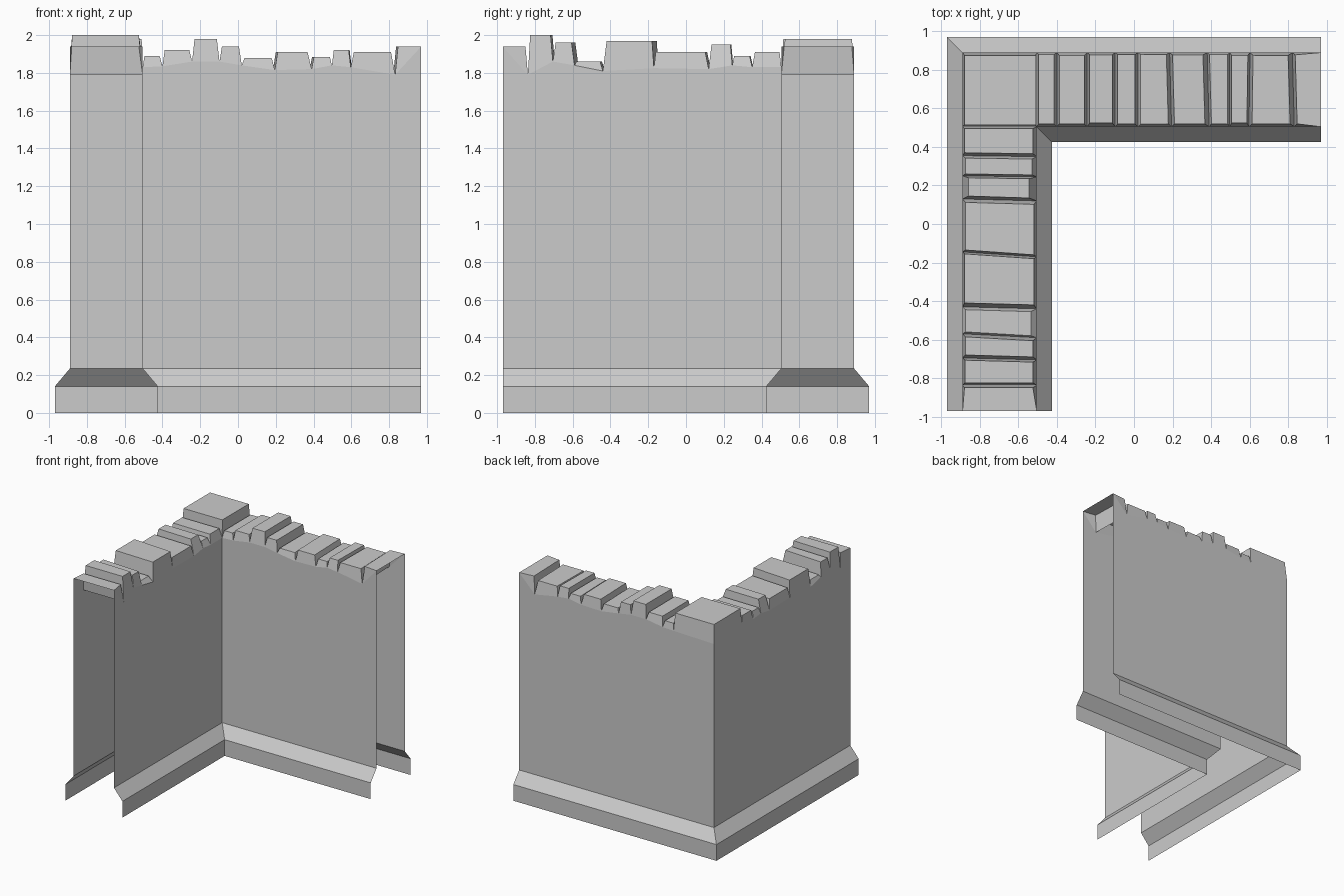
import bpy, bmesh
from mathutils import Vector

if "Cube" in bpy.data.objects:
    bpy.data.objects.remove(bpy.data.objects["Cube"])

IN, OUT, END = 0.505, 0.89, 0.97      # wall faces across the arm, arm end
FLARE, Z1, Z2 = 0.08, 0.14, 0.235     # skirting flare and heights
UP = (0, 0, 1)

# arm coordinates: s runs from the corner to the open end, c runs across
to_x = lambda s, c, z: Vector((s, c, z))
to_y = lambda s, c, z: Vector((-c, -s, z))


def face(bm, arm, pts, out):
    """Add a face whose normal points towards 'out' (arm coordinates)."""
    f = bm.faces.new([bm.verts.new(arm(*p)) for p in pts])
    f.normal_update()
    if f.normal.dot(arm(*out)) < 0:
        f.normal_flip()


def finish(name, bm):
    bmesh.ops.remove_doubles(bm, verts=bm.verts, dist=0.0005)
    me = bpy.data.meshes.new(name)
    bm.to_mesh(me)
    bm.free()
    bpy.context.collection.objects.link(bpy.data.objects.new(name, me))


# grooves: (s, z, skew of the outer end)
# stones: (top start, top end, top z, inner inset, outer inset)
x_grooves = [(-.505, 1.83, 0), (-.4, 1.835, 0), (-.243, 1.86, 0), (-.098, 1.86, 0),
             (.02, 1.84, 0), (.195, 1.815, -.01), (.39, 1.82, -.01), (.497, 1.84, 0),
             (.597, 1.83, .005), (.832, 1.79, -.01)]
x_stones = [(-.495, -.415, 1.89, .015, .01), (-.388, -.258, 1.92, .015, .015),
            (-.23, -.112, 1.98, .02, .012), (-.085, .005, 1.94, .015, .01),
            (.035, .178, 1.88, .015, .01), (.21, .368, 1.91, .015, .012),
            (.402, .486, 1.885, .015, .01), (.507, .586, 1.92, .02, .015),
            (.613, .81, 1.91, .015, .015), (.847, END, 1.94, .015, .012)]
y_grooves = [(-.505, 1.83, 0), (-.35, 1.83, -.005), (-.245, 1.84, -.005), (-.12, 1.82, -.01),
             (.17, 1.825, -.025), (.44, 1.81, -.01), (.59, 1.84, -.02),
             (.705, 1.86, -.01), (.837, 1.79, 0)]
y_stones = [(-.495, -.365, 1.91, .02, .01), (-.337, -.255, 1.89, .025, .015),
            (-.235, -.135, 1.95, .04, .03), (-.102, .16, 1.91, .015, .015),
            (.18, .42, 1.97, .015, .01), (.455, .58, 1.86, .03, .015),
            (.606, .69, 1.96, .02, .015), (.717, .825, 2.0, .02, .012),
            (.85, END, 1.94, .02, .01)]
arms = [(to_x, x_grooves, x_stones), (to_y, y_grooves, y_stones)]

# flared skirting, mitred at the corner
bm = bmesh.new()
for arm, _, _ in arms:
    for c, d in ((OUT, 1), (IN, -1)):
        w = c + d * FLARE
        face(bm, arm, [(-w, w, 0), (END, w, 0), (END, w, Z1), (-w, w, Z1)], (0, d, 0))
        face(bm, arm, [(-w, w, Z1), (END, w, Z1), (END, c, Z2), (-c, c, Z2)], (0, d, 1))
finish("wall_skirting", bm)

# inner and outer wall sheets, their top edge following the grooves
bm = bmesh.new()
for arm, grooves, stones in arms:
    for c, d in ((OUT, 1), (IN, -1)):
        top = [(s + (k if d > 0 else 0), c, z) for s, z, k in grooves]
        if d > 0:
            top.insert(0, (-OUT, OUT, 1.82))
        face(bm, arm, top + [(END, c, stones[-1][2]), (END, c, Z2), (-c, c, Z2)], (0, d, 0))
finish("wall_faces", bm)

# worn capping stones separated by V grooves
bm = bmesh.new()
for arm, grooves, stones in arms:
    for i, (a, b, z, ni, no) in enumerate(stones):
        last = i == len(stones) - 1
        s0, z0, k0 = grooves[i]
        s1, z1, k1 = (END, z, 0) if last else grooves[i + 1]
        e = 0 if last else 1
        base = [(s0, IN, z0), (s1, IN, z1), (s1 + k1, OUT, z1), (s0 + k0, OUT, z0)]
        top = [(a, IN + ni, z), (b, IN + ni * e, z),
               (b + k1, OUT - no * e, z), (a + k0, OUT - no, z)]
        face(bm, arm, top, UP)
        face(bm, arm, [base[3], base[0], top[0], top[3]], (-1, 0, .1))
        if last:
            face(bm, arm, [base[0], top[1], top[0]], (0, -1, .1))
            face(bm, arm, [base[3], top[2], top[3]], (0, 1, .1))
        else:
            face(bm, arm, [base[0], base[1], top[1], top[0]], (0, -1, .1))
            face(bm, arm, [base[2], base[3], top[3], top[2]], (0, 1, .1))
            face(bm, arm, [base[1], base[2], top[2], top[1]], (1, 0, .1))
finish("capping_stones", bm)

# raised corner block
bm = bmesh.new()
base = [(-OUT, OUT, 1.82), (-IN, OUT, 1.83), (-IN, IN, 1.83), (-OUT, IN, 1.83)]
top = [(-.88, .875, 1.98), (-.51, .875, 1.98), (-.51, .515, 1.98), (-.88, .515, 1.98)]
face(bm, to_x, top, UP)
for i, out in enumerate([(0, 1, 0), (1, 0, 0), (0, -1, 0), (-1, 0, 0)]):
    j = (i + 1) % 4
    face(bm, to_x, [base[i], base[j], top[j], top[i]], out)
finish("corner_block", bm)
